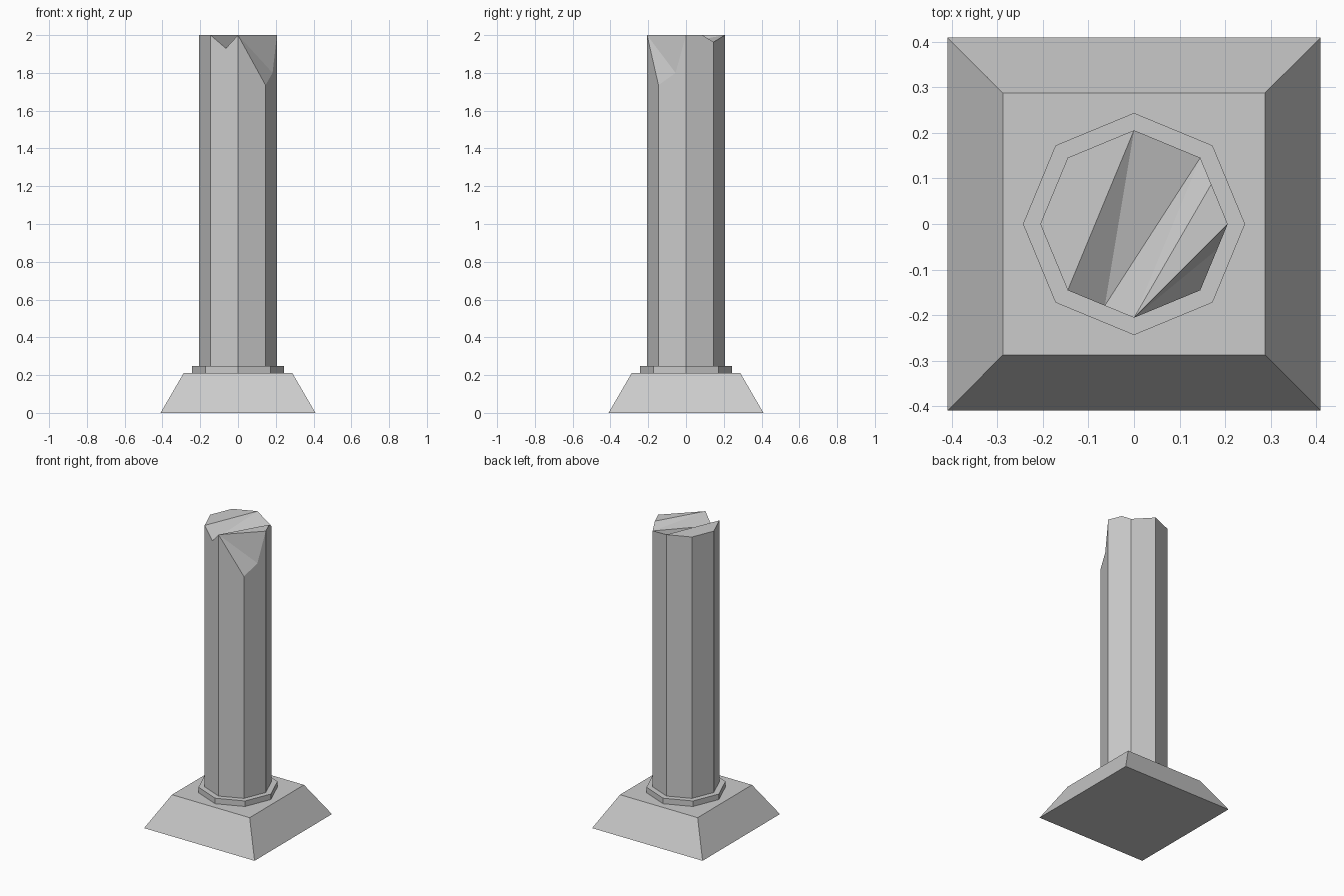
import bpy, bmesh
from math import sin, cos, pi

if "Cube" in bpy.data.objects:
    bpy.data.objects.remove(bpy.data.objects["Cube"])


def finish(name, bm):
    bmesh.ops.recalc_face_normals(bm, faces=bm.faces)
    mesh = bpy.data.meshes.new(name)
    bm.to_mesh(mesh)
    bm.free()
    obj = bpy.data.objects.new(name, mesh)
    bpy.context.collection.objects.link(obj)
    return obj


def prism(name, sides, r0, r1, z0, z1, turn=0.0):
    """Closed straight or tapered prism; r is the corner radius."""
    bm = bmesh.new()
    rings = [[bm.verts.new((r * cos(turn + 2 * pi * i / sides),
                            r * sin(turn + 2 * pi * i / sides), z))
              for i in range(sides)] for r, z in ((r0, z0), (r1, z1))]
    for i in range(sides):
        j = (i + 1) % sides
        bm.faces.new((rings[0][i], rings[0][j], rings[1][j], rings[1][i]))
    bm.faces.new(rings[0])
    bm.faces.new(rings[1])
    return finish(name, bm)


# Square tapered plinth and octagonal collar
prism("plinth", 4, 0.41 * 2 ** 0.5, 0.288 * 2 ** 0.5, 0.0, 0.21, pi / 4)
prism("collar", 8, 0.244, 0.244, 0.209, 0.247)

# Octagonal shaft with a broken top: rim points are (corner + fraction, height)
R, FOOT = 0.206, 0.245
rim = [(0, 2), (0.6, 2), (1, 1.963), (2, 2), (3, 2), (4, 2), (5, 2),
       (5.56, 1.93), (6, 2), (7, 1.735), (7.62, 1.80)]


def on_octagon(t):
    k, f = int(t), t - int(t)
    a, b = k * pi / 4, (k + 1) * pi / 4
    return (R * (cos(a) * (1 - f) + cos(b) * f),
            R * (sin(a) * (1 - f) + sin(b) * f))


bm = bmesh.new()
foot = [bm.verts.new((*on_octagon(k), FOOT)) for k in range(8)]
top = {t: bm.verts.new((*on_octagon(t), z)) for t, z in rim}

# Shaft sides
for k in range(8):
    upper = [top[t] for t, _ in rim if k <= t < k + 1] + [top[(k + 1) % 8]]
    bm.faces.new([foot[k], foot[(k + 1) % 8]] + upper[::-1])
bm.faces.new(foot[::-1])

# Broken facets: flat areas, groove and chipped corner
for facet in ((2, 3, 4, 5), (2, 5, 5.56), (2, 5.56, 1), (1, 5.56, 6),
              (1, 6, 0.6), (0.6, 6, 0), (0, 6, 7.62), (6, 7, 7.62)):
    bm.faces.new([top[t] for t in facet])
finish("broken_shaft", bm)
